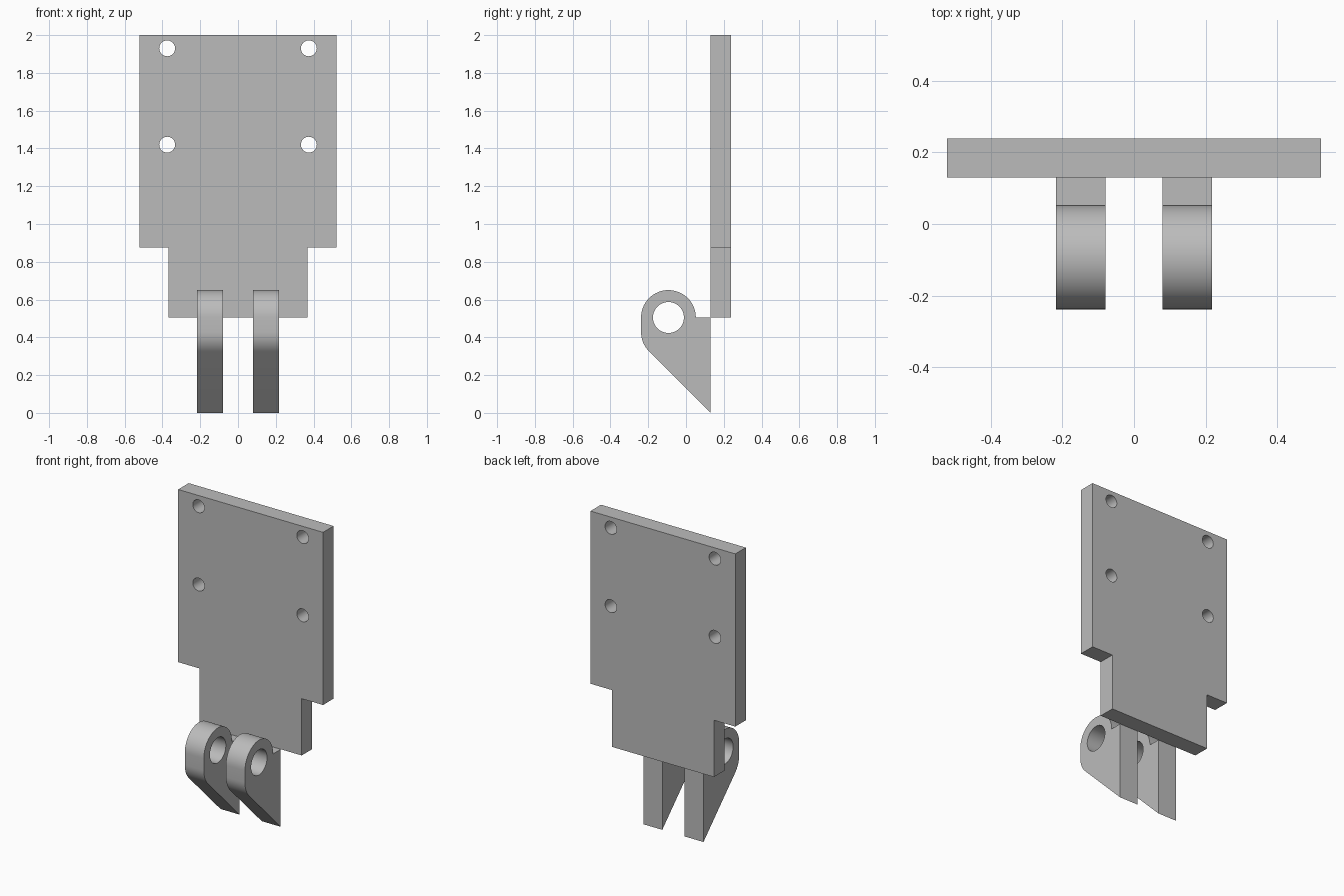
import bpy, bmesh
from math import sin, cos, radians

if "Cube" in bpy.data.objects:
    bpy.data.objects.remove(bpy.data.objects["Cube"], do_unlink=True)

grey = bpy.data.materials.new("plain_grey")
grey.use_nodes = True
COLOUR = (0.5, 0.5, 0.5, 1)
grey.diffuse_color = COLOUR
grey.node_tree.nodes["Principled BSDF"].inputs["Base Color"].default_value = COLOUR


def arc(cu, cv, r, start, end, steps):
    """Points on an arc, both ends included."""
    angles = [radians(start + (end - start) * i / steps) for i in range(steps + 1)]
    return [(cu + r * cos(a), cv + r * sin(a)) for a in angles]


def circle(cu, cv, r, sides=48):
    return arc(cu, cv, r, 0, 360, sides)[:-1]


def extrude_profile(name, loops, to_3d, offset):
    """Fill an outline with holes and extrude it into a solid."""
    bm = bmesh.new()
    edges = []
    for loop in loops:
        verts = [bm.verts.new(to_3d(u, v)) for u, v in loop]
        edges += [bm.edges.new((verts[i - 1], verts[i])) for i in range(len(verts))]
    bmesh.ops.triangle_fill(bm, edges=edges, use_beauty=True)
    result = bmesh.ops.extrude_face_region(bm, geom=bm.faces[:])
    moved = [g for g in result["geom"] if isinstance(g, bmesh.types.BMVert)]
    bmesh.ops.translate(bm, verts=moved, vec=offset)
    bmesh.ops.recalc_face_normals(bm, faces=bm.faces[:])
    mesh = bpy.data.meshes.new(name)
    bm.to_mesh(mesh)
    bm.free()
    mesh.materials.append(grey)
    obj = bpy.data.objects.new(name, mesh)
    bpy.context.collection.objects.link(obj)
    bpy.ops.object.select_all(action="DESELECT")
    obj.select_set(True)
    bpy.context.view_layer.objects.active = obj
    bpy.ops.object.shade_smooth_by_angle(angle=radians(30))
    return obj


JOINT_Y, LEDGE_Z = 0.13, 0.505

# Mounting plate: stepped outline with four bolt holes
half = [(0.368, LEDGE_Z), (0.368, 0.875), (0.522, 0.875), (0.522, 2.0)]
outline = half + [(-x, z) for x, z in reversed(half)]
holes = [circle(x, z, 0.042, 32) for x in (-0.375, 0.375) for z in (1.42, 1.93)]
extrude_profile("mounting_plate", [outline] + holes,
                lambda x, z: (x, JOINT_Y, z), (0, 0.108, 0))

# Hinge lugs: rounded top, tangent lower corner and a slanted underside
PIN_Y, RADIUS = -0.093, 0.145
lug = [(JOINT_Y, 0), (JOINT_Y, LEDGE_Z)]
lug += arc(PIN_Y, LEDGE_Z, RADIUS, 0, 180, 32)
lug += arc(PIN_Y, 0.428, RADIUS, 180, 225, 8)
pin_hole = circle(PIN_Y, LEDGE_Z, 0.082)
for side, x in (("left", 0.08), ("right", -0.217)):
    extrude_profile(side + "_hinge_lug", [lug, pin_hole],
                    lambda y, z: (x, y, z), (0.137, 0, 0))
